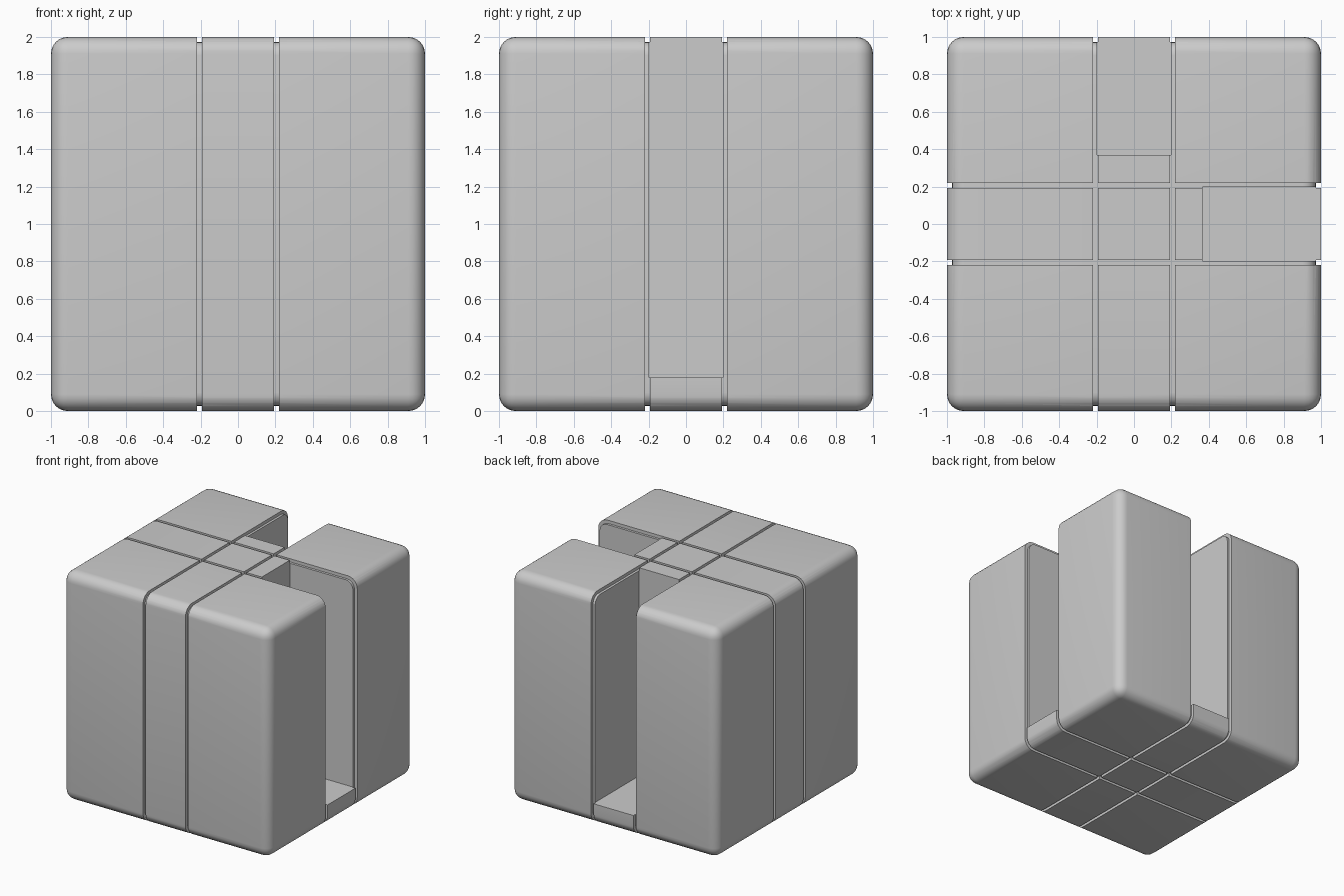
import bpy, bmesh, math
from mathutils import Vector

cube = bpy.data.objects.get("Cube")
if cube:
    bpy.data.objects.remove(cube, do_unlink=True)

grey = bpy.data.materials.new("light grey")
grey.use_nodes = True
colour = (0.6, 0.6, 0.6, 1)
grey.diffuse_color = colour
grey.node_tree.nodes["Principled BSDF"].inputs["Base Color"].default_value = colour


def finish(name, bm):
    bmesh.ops.recalc_face_normals(bm, faces=bm.faces)
    mesh = bpy.data.meshes.new(name)
    bm.to_mesh(mesh)
    bm.free()
    mesh.materials.append(grey)
    ob = bpy.data.objects.new(name, mesh)
    bpy.context.collection.objects.link(ob)
    return ob


def box(name, low, high, radius=0):
    low, high = Vector(low), Vector(high)
    bm = bmesh.new()
    bmesh.ops.create_cube(bm, size=1)
    for v in bm.verts:
        v.co = (low + high) / 2 + v.co * (high - low)
    if radius:
        bmesh.ops.bevel(bm, geom=bm.edges[:], offset=radius, segments=6,
                        profile=0.5, affect='EDGES')
    return finish(name, bm)


def groove_ring(name, axis, pos, width=0.026, half=0.972, radius=0.07):
    """Hollow slab whose rounded inside is the floor of a groove."""
    inner = []
    for corner in range(4):
        mid = math.radians(45 + 90 * corner)
        cx = math.copysign(half - radius, math.cos(mid))
        cz = math.copysign(half - radius, math.sin(mid))
        for i in range(7):
            a = math.radians(90 * corner + 15 * i)
            inner.append((cx + radius * math.cos(a), cz + radius * math.sin(a)))
    outer = [(u * 1.2, w * 1.2) for u, w in inner]
    bm = bmesh.new()

    def loop(points, p):
        return [bm.verts.new((p, u, w + 1) if axis == 'x' else (u, p, w + 1))
                for u, w in points]

    a, b = pos - width / 2, pos + width / 2
    loops = [loop(inner, a), loop(outer, a), loop(outer, b), loop(inner, b)]
    n = len(inner)
    for k in range(4):
        p, q = loops[k], loops[(k + 1) % 4]
        for i in range(n):
            j = (i + 1) % n
            bm.faces.new((p[i], p[j], q[j], q[i]))
    return finish(name, bm)


# Rounded block
block = box("grooved_block", (-1, -1, 0), (1, 1, 2), 0.09)

# Four groove loops and two deep slots
cutters = [groove_ring(f"groove_{axis}_{side}", axis, 0.205 * side)
           for axis in 'xy' for side in (-1, 1)]
cutters.append(box("left_slot", (0.365, -0.197, 0.18), (1.2, 0.197, 2.2)))
cutters.append(box("back_slot", (-0.197, 0.37, 0.18), (0.197, 1.2, 2.2)))

for cutter in cutters:
    mod = block.modifiers.new(cutter.name, 'BOOLEAN')
    mod.operation = 'DIFFERENCE'
    mod.solver = 'EXACT'
    mod.object = cutter
    cutter.hide_render = True
    cutter.hide_viewport = False
    cutter.display_type = 'WIRE'

# Bake the cuts, then drop the cutters
bpy.context.view_layer.update()
graph = bpy.context.evaluated_depsgraph_get()
block.data = bpy.data.meshes.new_from_object(block.evaluated_get(graph))
block.modifiers.clear()
for cutter in cutters:
    bpy.data.objects.remove(cutter, do_unlink=True)

# Smooth the rounded edges only
bpy.ops.object.select_all(action='DESELECT')
block.select_set(True)
bpy.context.view_layer.objects.active = block
bpy.ops.object.shade_smooth_by_angle(angle=math.radians(30))
